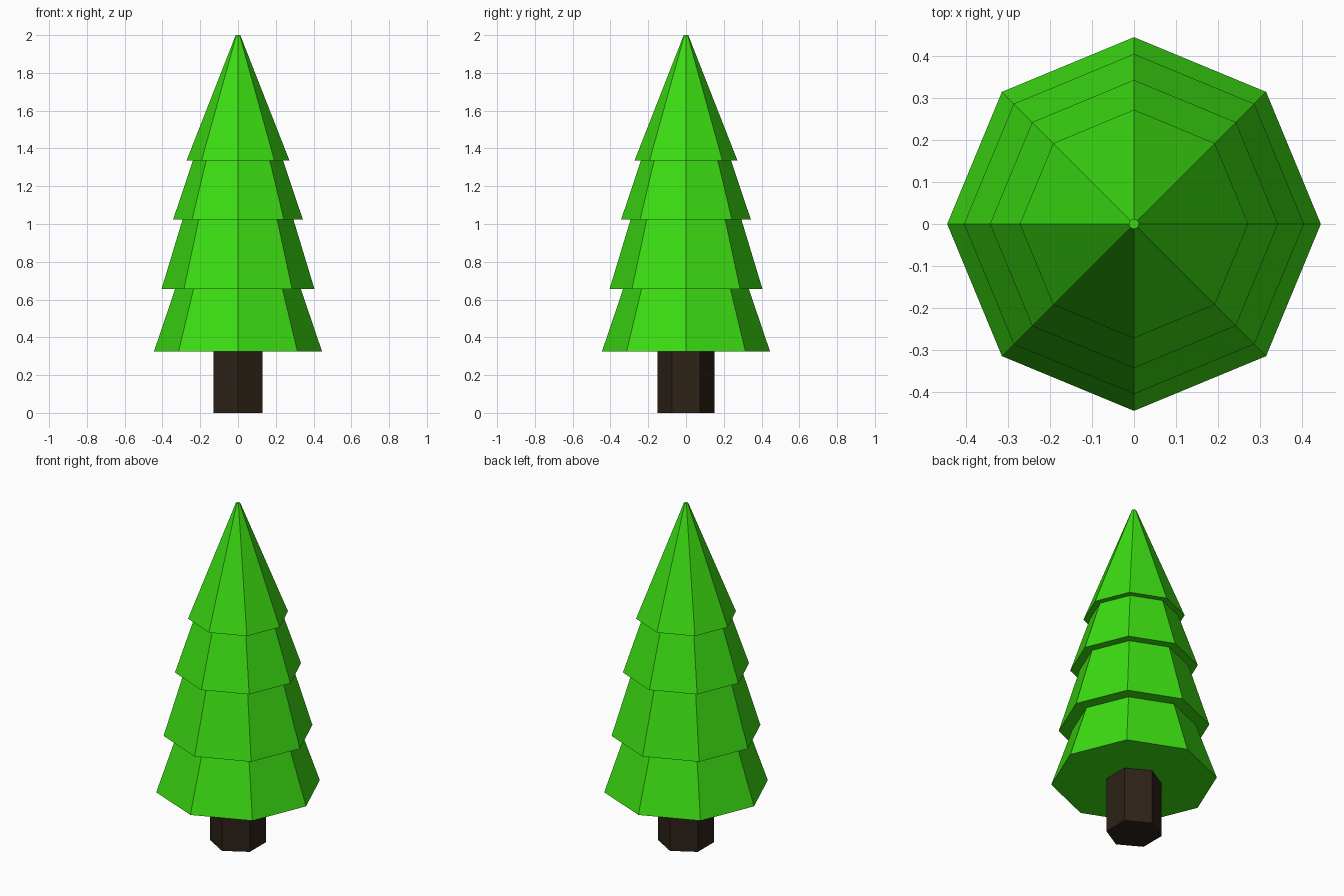
import bpy, bmesh, math

if "Cube" in bpy.data.objects:
    bpy.data.objects.remove(bpy.data.objects["Cube"])


def material(name, rgb):
    m = bpy.data.materials.new(name)
    m.diffuse_color = (*rgb, 1)
    m.use_nodes = True
    m.node_tree.nodes["Principled BSDF"].inputs["Base Color"].default_value = m.diffuse_color
    return m


def lathe(name, profile, sides, start, mat):
    """Flat-faced solid from (radius, height) points turned around z."""
    bm = bmesh.new()
    rings = []
    for r, z in profile:
        angles = [start + 2 * math.pi * i / sides for i in range(sides)]
        rings.append([bm.verts.new((r * math.cos(a), r * math.sin(a), z)) for a in angles])
    for low, high in zip(rings, rings[1:]):
        for i in range(sides):
            j = (i + 1) % sides
            bm.faces.new((low[i], low[j], high[j], high[i]))
    bm.faces.new(rings[0][::-1])
    bm.faces.new(rings[-1])
    me = bpy.data.meshes.new(name)
    bm.to_mesh(me)
    bm.free()
    me.materials.append(mat)
    ob = bpy.data.objects.new(name, me)
    bpy.context.collection.objects.link(ob)
    return ob


green = material("needles", (0.045, 0.72, 0.006))
brown = material("bark", (0.026, 0.016, 0.009))

# Hexagonal trunk, corners pointing front and back
lathe("trunk", [(0.15, 0), (0.15, 0.325)], 6, math.pi / 2, brown)

# Four octagonal tiers as one stepped profile: bottom rim, then tucked-in top
foliage = [
    (0.445, 0.325), (0.333, 0.655),
    (0.405, 0.655), (0.293, 1.025),
    (0.343, 1.025), (0.238, 1.337),
    (0.272, 1.337), (0.012, 2.0),
]
lathe("foliage", foliage, 8, 0, green)
